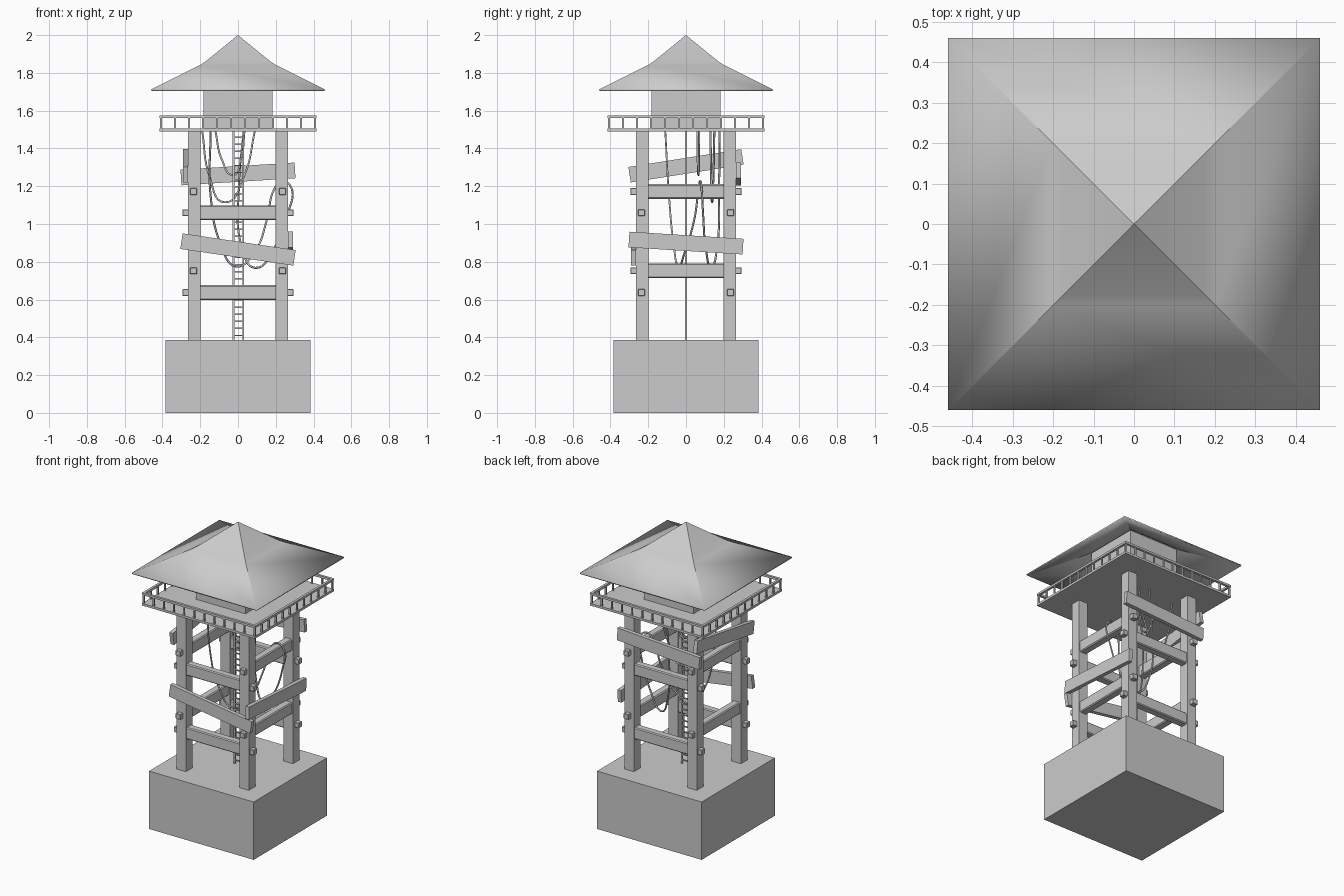
import bpy, bmesh, math
from mathutils import Matrix, Vector

if "Cube" in bpy.data.objects:
    bpy.data.objects.remove(bpy.data.objects["Cube"])


def finish(bm, name):
    bmesh.ops.recalc_face_normals(bm, faces=bm.faces[:])
    me = bpy.data.meshes.new(name)
    bm.to_mesh(me)
    bm.free()
    ob = bpy.data.objects.new(name, me)
    bpy.context.collection.objects.link(ob)
    return ob


def add_box(bm, centre, size, rot=Matrix()):
    m = Matrix.Translation(centre) @ rot @ Matrix.Diagonal((*size, 1))
    bmesh.ops.create_cube(bm, size=1, matrix=m)


def boxes(name, items, bevel=0):
    bm = bmesh.new()
    for it in items:
        add_box(bm, *it)
    ob = finish(bm, name)
    if bevel:
        mod = ob.modifiers.new("chamfer", 'BEVEL')
        mod.width = bevel
        mod.segments = 1
    return ob


def turned(vec, swap):
    # swaps x and y for parts that run front to back
    return (vec[1], vec[0], vec[2]) if swap else vec


# plinth
boxes("base_block", [((0, 0, .1925), (.77, .77, .385))])

# four legs
LEG = .232
for sx, fx in ((-1, "left"), (1, "right")):
    for sy, fy in ((-1, "front"), (1, "back")):
        boxes(f"leg_{fy}_{fx}", [((sx * LEG, sy * LEG, .9375), (.068, .068, 1.125))])

# cross beams with square tenons poking through the legs
for swap, heights in ((False, (.637, 1.06)), (True, (.752, 1.172))):
    for z in heights:
        for s in (-1, 1):
            tag = ("side" if swap else "front_back") + f"_{z:.2f}_{s}"
            boxes("beam_" + tag, [(turned((0, s * LEG, z), swap),
                                   turned((.42, .052, .078), swap))], .006)
            boxes("tenon_" + tag, [(turned((e * .275, s * (LEG + .004), z), swap),
                                    turned((.04, .036, .036), swap)) for e in (-1, 1)], .003)

# crooked planks nailed on each side: side axis, side sign, end heights
for name, swap, s, z0, z1 in (("plank_front", False, -1, .91, .82),
                              ("plank_back", False, 1, 1.246, 1.284),
                              ("plank_right", True, 1, .918, .88),
                              ("plank_left", True, -1, 1.26, 1.356)):
    a = math.atan2(z1 - z0, .61)
    rot = Matrix.Rotation(a, 4, 'X') if swap else Matrix.Rotation(-a, 4, 'Y')
    boxes(name, [(turned((0, s * .279, (z0 + z1) / 2), swap),
                  turned((.605, .026, .083), swap), rot)])

# deck
boxes("deck", [((0, 0, 1.4975), (.83, .83, .015))])

# railing
R, N = .408, 11
bars = []
for swap in (False, True):
    for s in (-1, 1):
        bars.append((turned((0, s * R, 1.568), swap), turned((.832, .016, .014), swap)))
        for i in range(N + 1 - int(swap) * 2):
            t = -R + 2 * R * (i + int(swap)) / N
            bars.append((turned((t, s * R, 1.533), swap), (.01, .01, .07)))
boxes("railing", bars)

# cabin
boxes("cabin", [((0, 0, 1.67), (.364, .364, .34))])

# flared pyramid roof
bm = bmesh.new()
apex = bm.verts.new((0, 0, 2))
rings = [[bm.verts.new((sx * r, sy * r, z)) for sx, sy in ((-1, -1), (1, -1), (1, 1), (-1, 1))]
         for r, z in ((.175, 1.858), (.2, 1.842), (.46, 1.713))]
for i in range(4):
    j = (i + 1) % 4
    bm.faces.new((apex, rings[0][i], rings[0][j]))
    for up, low in zip(rings, rings[1:]):
        bm.faces.new((up[i], low[i], low[j], up[j]))
roof = finish(bm, "roof")
mod = roof.modifiers.new("thickness", 'SOLIDIFY')
mod.thickness = .009
mod.offset = -1
bpy.context.view_layer.objects.active = roof
roof.select_set(True)
bpy.ops.object.shade_smooth_by_angle(angle=math.radians(25))
roof.select_set(False)

# ladder through the middle
parts = [((.002 + s * .026, 0, .94), (.009, .009, 1.11)) for s in (-1, 1)]
parts += [((.002, 0, .41 + i * .0375), (.05, .007, .007)) for i in range(29)]
boxes("ladder", parts)


# hanging ropes
def rope(name, pts):
    cu = bpy.data.curves.new(name, 'CURVE')
    cu.dimensions = '3D'
    cu.bevel_depth = .0055
    cu.bevel_resolution = 1
    cu.resolution_u = 8
    sp = cu.splines.new('BEZIER')
    sp.bezier_points.add(len(pts) - 1)
    for bp, p in zip(sp.bezier_points, pts):
        bp.co = Vector(p)
        bp.handle_left_type = bp.handle_right_type = 'AUTO'
    bpy.context.collection.objects.link(bpy.data.objects.new(name, cu))


rope("rope_short", [(-.12, .06, 1.495), (-.085, .062, 1.34), (-.025, .066, 1.26),
                    (.015, .068, 1.34), (.035, .07, 1.495)])
rope("rope_middle", [(-.19, .13, 1.495), (-.15, .133, 1.25), (-.07, .138, 1.115),
                     (.03, .145, 1.25), (.09, .15, 1.495)])
# long rope draped over the right-hand beam
rope("rope_long", [(-.145, -.11, 1.495), (-.145, -.09, 1.15), (-.09, -.065, .89),
                   (-.01, -.04, .775), (.08, -.01, .84), (.155, .045, 1.03),
                   (.19, .066, 1.18), (.235, .075, 1.228), (.283, .082, 1.19),
                   (.265, .09, 1.06), (.19, .105, .87), (.09, .135, .768),
                   (.02, .165, .88), (.005, .175, 1.2), (.03, .178, 1.495)])
